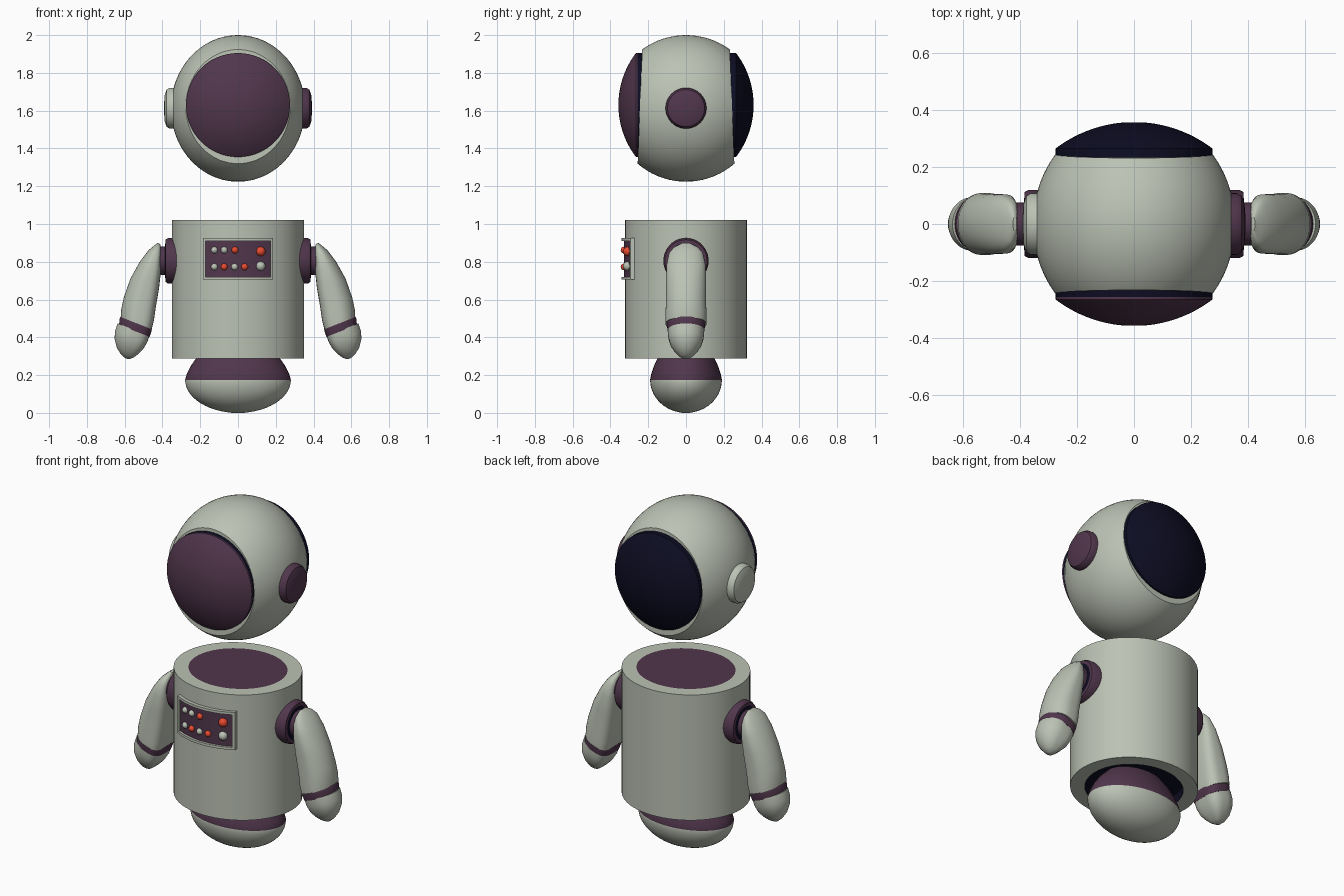
import bpy, bmesh, math
from mathutils import Vector

if "Cube" in bpy.data.objects:
    bpy.data.objects.remove(bpy.data.objects["Cube"])


def material(name, rgb):
    m = bpy.data.materials.new(name)
    m.diffuse_color = (*rgb, 1)
    m.use_nodes = True
    m.node_tree.nodes["Principled BSDF"].inputs["Base Color"].default_value = m.diffuse_color
    return m


MATS = [material("suit grey", (0.50, 0.54, 0.46)), material("dark purple", (0.082, 0.037, 0.073)),
        material("navy", (0.004, 0.004, 0.017)), material("button red", (0.80, 0.07, 0.03))]
GREY, PURPLE, NAVY, RED = range(4)


def finish(bm, name, angle=35):
    bmesh.ops.recalc_face_normals(bm, faces=bm.faces)
    me = bpy.data.meshes.new(name)
    bm.to_mesh(me)
    bm.free()
    for m in MATS:
        me.materials.append(m)
    ob = bpy.data.objects.new(name, me)
    bpy.context.collection.objects.link(ob)
    bpy.ops.object.select_all(action='DESELECT')
    ob.select_set(True)
    bpy.context.view_layer.objects.active = ob
    bpy.ops.object.shade_smooth_by_angle(angle=math.radians(angle))
    return ob


def loft(name, rings, mats, caps, angle=35):
    """Skin equal-length rings; mats is one index per band, caps one per end."""
    bm = bmesh.new()
    vs = [[bm.verts.new(p) for p in r] for r in rings]
    n = len(vs[0])
    for a, b, m in zip(vs, vs[1:], mats):
        for i in range(n):
            j = (i + 1) % n
            bm.faces.new((a[i], a[j], b[j], b[i])).material_index = m
    bm.faces.new(vs[0]).material_index = caps[0]
    bm.faces.new(vs[-1]).material_index = caps[1]
    return finish(bm, name, angle)


def circle(n=64):
    return [(math.cos(2 * math.pi * i / n), math.sin(2 * math.pi * i / n)) for i in range(n)]


def lathe_z(name, rx, ry, profile, mats, caps):
    return loft(name, [[(c * s * rx, d * s * ry, z) for c, d in circle()] for s, z in profile], mats, caps)


def lathe_x(name, side, cz, profile, mats, caps):
    return loft(name, [[(side * x, c * r, cz + d * r) for c, d in circle(48)] for r, x in profile], mats, caps)


def lathe_y(name, side, cz, profile, mats, caps):
    return loft(name, [[(c * r, side * y, cz + d * r) for c, d in circle()] for r, y in profile], mats, caps)


# Helmet shell: ellipsoid cut flat at front and back
bm = bmesh.new()
bmesh.ops.create_uvsphere(bm, u_segments=64, v_segments=40, radius=1)
for v in bm.verts:
    v.co = Vector((v.co.x * 0.355, v.co.y * 0.39, 1.612 + v.co.z * 0.388))
for s in (-1, 1):
    cut = bmesh.ops.bisect_plane(bm, geom=bm.verts[:] + bm.edges[:] + bm.faces[:], clear_outer=True,
                                 plane_co=(0, s * 0.244, 1.62), plane_no=(0, s, 0.04))
    bmesh.ops.edgeloop_fill(bm, edges=[e for e in cut['geom_cut'] if isinstance(e, bmesh.types.BMEdge)])
finish(bm, "helmet", 30)

# Domed visors, purple in front and navy behind
R = 0.453
dome = [(0.275 * math.cos(t), 0) for t in [i * math.pi / 24 for i in range(12)]]
dome = [(r, 0.358 - R + math.sqrt(R * R - r * r)) for r, _ in dome]
visor = [(0.275, 0.2), (0.275, 0.257)] + dome
lathe_y("front_visor", -1, 1.63, visor, [NAVY] + [PURPLE] * 12, (NAVY, PURPLE))
lathe_y("back_visor", 1, 1.63, visor, [NAVY] * 13, (NAVY, NAVY))

# Ear discs
ear = [(0.108, 0.32), (0.108, 0.362), (0.098, 0.378), (0.07, 0.388), (0.03, 0.391)]
lathe_x("right_ear", 1, 1.613, ear, [PURPLE] * 4, (PURPLE, PURPLE))
lathe_x("left_ear", -1, 1.613, ear, [GREY] * 4, (GREY, GREY))

# Barrel torso with neck plate and hollow underside
lathe_z("torso", 0.35, 0.322,
        [(0.77, 0.34), (0.77, 0.287), (1, 0.287), (1, 1.02), (0.77, 1.02)],
        [NAVY, GREY, GREY, GREY], (NAVY, PURPLE))

# Rounded base: grey bowl and purple upper half
bowl = [(math.cos(t), 0.175 + 0.175 * math.sin(t)) for t in
        [-math.pi / 2 * (1 - i / 14) for i in range(1, 15)]]
bowl[0] = (bowl[0][0], 0.0)
top = [(0.97, 0.205), (0.89, 0.25), (0.79, 0.29), (0.6, 0.345)]
lathe_z("base", 0.28, 0.19, bowl + top, [GREY] * 13 + [PURPLE] * 4, (GREY, PURPLE))


def limb(name, side, sections, mat):
    """Sections: outer x,z, inner x,z, half depth; flatter on the inner side."""
    rings = []
    for ox, oz, ix, iz, h in sections:
        o, i = Vector((ox, 0, oz)), Vector((ix, 0, iz))
        ring = []
        for c, d in circle(40):
            e = 1.0 if c > 0 else 0.6
            k = math.copysign(abs(c) ** e, c)
            w = math.copysign(abs(d) ** e, d)
            p = (o + i) / 2 + (o - i) / 2 * k
            ring.append((side * p.x, w * h, p.z))
        rings.append(ring)
    return loft(name, rings, [mat] * (len(rings) - 1), (mat, mat), 40)


ARM = [(0.425, 0.9, 0.412, 0.893, 0.025), (0.445, 0.885, 0.408, 0.865, 0.065), (0.475, 0.86, 0.406, 0.83, 0.09),
       (0.52, 0.80, 0.407, 0.76, 0.104), (0.57, 0.71, 0.418, 0.66, 0.106),
       (0.605, 0.61, 0.435, 0.56, 0.106), (0.618, 0.55, 0.445, 0.49, 0.109), (0.62, 0.507, 0.457, 0.443, 0.108)]
CUFF = [(0.618, 0.515, 0.455, 0.45, 0.1), (0.626, 0.50, 0.458, 0.432, 0.101), (0.63, 0.465, 0.468, 0.403, 0.096)]
HAND = [(0.637, 0.474, 0.468, 0.408, 0.095), (0.652, 0.43, 0.48, 0.375, 0.094), (0.653, 0.39, 0.502, 0.337, 0.082),
        (0.642, 0.345, 0.527, 0.312, 0.06), (0.62, 0.31, 0.55, 0.295, 0.037), (0.595, 0.288, 0.575, 0.284, 0.012)]
for side, label in ((1, "right"), (-1, "left")):
    # Shoulder joint and curved arm
    lathe_x(label + "_shoulder", side, 0.805,
            [(0.12, 0.28), (0.12, 0.37), (0.112, 0.384), (0.095, 0.385), (0.075, 0.386), (0.075, 0.43)],
            [PURPLE, PURPLE, PURPLE, NAVY, PURPLE], (PURPLE, PURPLE))
    limb(label + "_arm", side, ARM, GREY)
    limb(label + "_cuff", side, CUFF, PURPLE)
    limb(label + "_hand", side, HAND, GREY)


def front_y(x):
    return -0.322 * math.sqrt(1 - (x / 0.35) ** 2)


def curved_bar(name, x0, x1, z0, z1, out, mat, n=16):
    """Plate bent around the front of the torso."""
    rings = []
    for k in range(n + 1):
        x = x0 + (x1 - x0) * k / n
        y = front_y(x)
        rings.append([(x, y + 0.01, z0), (x, y + 0.01, z1), (x, y - out, z1), (x, y - out, z0)])
    return loft(name, rings, [mat] * n, (mat, mat))


# Control panel with raised frame
curved_bar("panel", -0.178, 0.178, 0.713, 0.918, 0.006, PURPLE)
for label, z in (("top", 0.910), ("bottom", 0.705)):
    curved_bar("frame_" + label, -0.185, 0.185, z, z + 0.015, 0.02, GREY)
for label, x in (("left", -0.185), ("right", 0.172)):
    curved_bar("frame_" + label, x, x + 0.013, 0.712, 0.915, 0.02, GREY, 2)

# Buttons in two rows
BUTTONS = [(-0.125, 0.862, 0, GREY), (-0.073, 0.862, 0, GREY), (-0.016, 0.862, 0, RED), (0.12, 0.855, 1, RED),
           (-0.125, 0.773, 0, GREY), (-0.073, 0.773, 0, RED), (-0.018, 0.773, 0, GREY), (0.035, 0.773, 0, RED),
           (0.12, 0.777, 1, GREY)]
for i, (x, z, big, mat) in enumerate(BUTTONS):
    bm = bmesh.new()
    bmesh.ops.create_uvsphere(bm, u_segments=16, v_segments=10, radius=0.025 if big else 0.018)
    for v in bm.verts:
        v.co += Vector((x, front_y(x) - 0.006, z))
    for f in bm.faces:
        f.material_index = mat
    finish(bm, f"button_{i + 1}")
